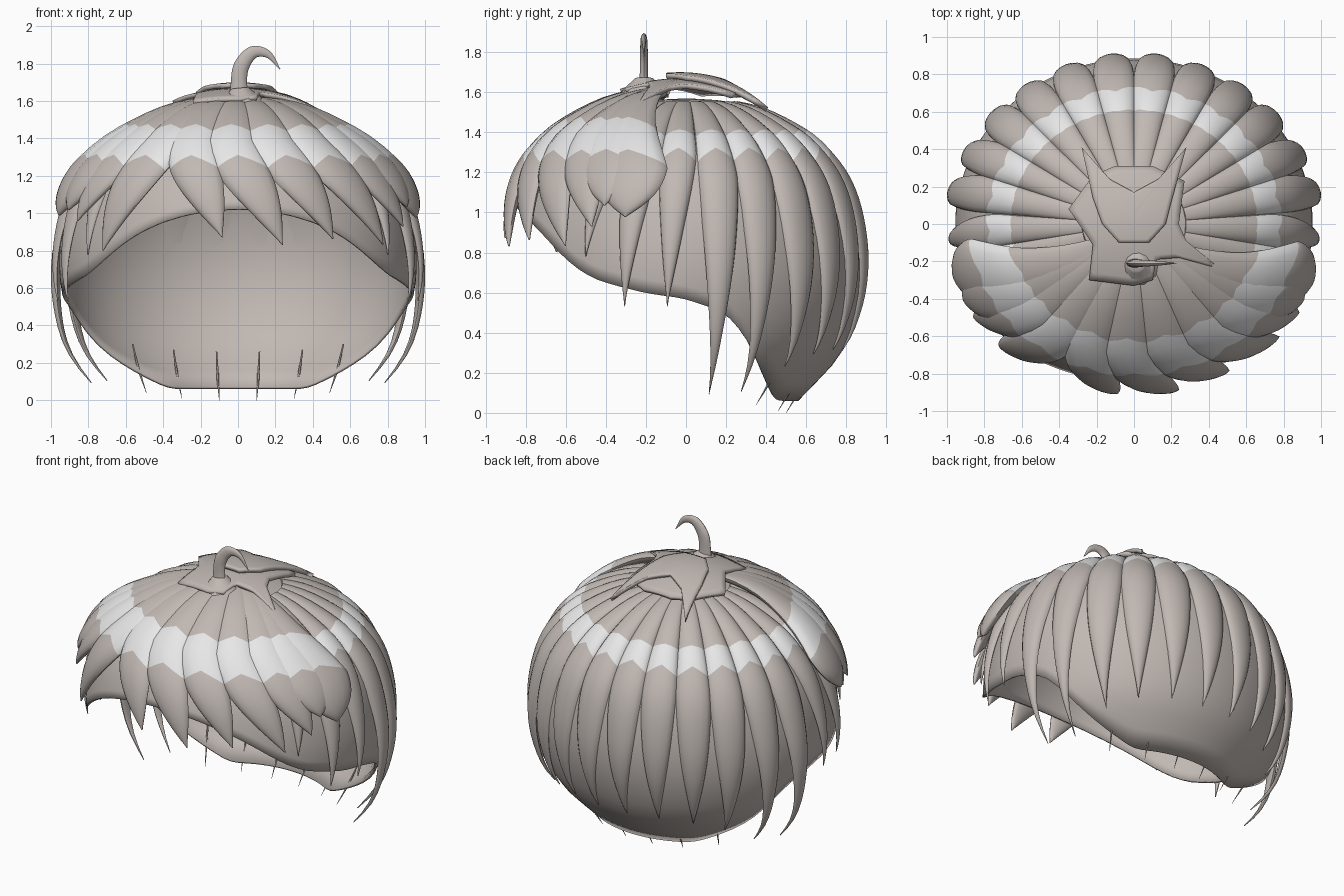
import bpy, bmesh, math
from mathutils import Vector

if "Cube" in bpy.data.objects:
    bpy.data.objects.remove(bpy.data.objects["Cube"])

XS = 1.08  # sideways stretch of the whole head shape


def material(name, rgb):
    m = bpy.data.materials.new(name)
    m.diffuse_color = (*rgb, 1)
    m.use_nodes = True
    m.node_tree.nodes["Principled BSDF"].inputs["Base Color"].default_value = m.diffuse_color
    return m


TAUPE = material("taupe", (0.53, 0.48, 0.45))
LIGHT = material("light_grey", (0.80, 0.80, 0.80))


def spline(pts, steps):
    """Catmull-Rom through points."""
    p = [Vector(q) for q in pts]
    p = [2 * p[0] - p[1]] + p + [2 * p[-1] - p[-2]]
    out = []
    for i in range(1, len(p) - 2):
        a, b, c, d = p[i - 1:i + 3]
        for k in range(steps):
            t = k / steps
            out.append(0.5 * (2 * b + (c - a) * t + (2 * a - 5 * b + 4 * c - d) * t * t
                              + (3 * b - a - 3 * c + d) * t ** 3))
    return out + [p[-2]]


# head profile: radius, height
PROFILE = spline([(0, 1.57), (0.2, 1.555), (0.38, 1.505), (0.55, 1.41), (0.68, 1.305), (0.79, 1.16),
                  (0.855, 0.98), (0.885, 0.75), (0.86, 0.52), (0.77, 0.29), (0.56, 0.06)], 24)
LAST = len(PROFILE) - 1


def at(s):
    f = min(max(s, 0), 1) * LAST
    i = min(int(f), LAST - 1)
    d = PROFILE[i + 1] - PROFILE[i]
    return PROFILE[i] + d * (f - i), Vector((-d.y, d.x)).normalized()


def s_at_height(z):
    return next((i for i, p in enumerate(PROFILE) if p.y <= z), LAST) / LAST


def surface(a, s, lift=0.0):
    """Point on the head; a is the angle from the front."""
    p, n = at(s)
    q = p + n * lift
    return Vector((q.x * math.sin(a) * XS, -q.x * math.cos(a), q.y))


def finish(name, bm, angle=50):
    bmesh.ops.recalc_face_normals(bm, faces=bm.faces)
    me = bpy.data.meshes.new(name)
    bm.to_mesh(me)
    bm.free()
    ob = bpy.data.objects.new(name, me)
    bpy.context.collection.objects.link(ob)
    me.materials.append(TAUPE)
    me.materials.append(LIGHT)
    bpy.ops.object.select_all(action='DESELECT')
    ob.select_set(True)
    bpy.context.view_layer.objects.active = ob
    bpy.ops.object.shade_smooth_by_angle(angle=math.radians(angle))
    return ob


def skin(bm, rings, light=()):
    """Join rings of points into a closed tube."""
    vs = [[bm.verts.new(p) for p in r] for r in rings]
    n = len(vs[0])
    for j in range(len(vs) - 1):
        for i in range(n):
            f = bm.faces.new((vs[j][i], vs[j][(i + 1) % n], vs[j + 1][(i + 1) % n], vs[j + 1][i]))
            f.material_index = int(j in light)
    bm.faces.new(vs[0])
    bm.faces.new(vs[-1])


# ---- inner cap with a face opening and a low nape
RIM = [(-2, 1.03), (-0.85, 1.03), (-0.76, 0.94), (-0.6, 0.77), (-0.5, 0.69), (-0.4, 0.65), (-0.2, 0.60),
       (0, 0.57), (0.2, 0.5), (0.3, 0.38), (0.39, 0.18), (0.43, 0.09), (0.47, 0.05), (2, 0.05)]


def rim_height(y):
    for (y0, z0), (y1, z1) in zip(RIM, RIM[1:]):
        if y <= y1:
            return z0 + (z1 - z0) * (y - y0) / (y1 - y0)


def rim_s(a):
    for k in range(150, 601):
        p = surface(a, k / 600)
        if p.z <= rim_height(p.y):
            return k / 600
    return 1


bm = bmesh.new()
COLS, ROWS = 96, 26
cols = []
top = bm.verts.new(surface(0, 0))
for c in range(COLS):
    a = math.tau * c / COLS
    e = sum(rim_s(a + d) for d in (-0.06, -0.03, 0, 0.03, 0.06)) / 5
    cols.append([bm.verts.new(surface(a, e * (r + 1) / ROWS)) for r in range(ROWS)])
for c in range(COLS):
    A, B = cols[c], cols[(c + 1) % COLS]
    bm.faces.new((top, A[0], B[0]))
    for r in range(ROWS - 1):
        bm.faces.new((A[r], A[r + 1], B[r + 1], B[r]))
cap = finish("inner_cap", bm)
mod = cap.modifiers.new("thickness", 'SOLIDIFY')
mod.thickness = 0.015
mod.offset = -1


# ---- hair locks: lens-shaped tubes following the head, with a zigzag light band
def lock(name, deg, tip_z, half=7.7, shift=0, s0=0.13, base=0.0, bulge=0.05, under=0.012, power=1.5,
         full=0.42, flare=0.0, band=(1.375, 1.28), peak=0.012, swing=0):
    a0, w0, sh, sw = map(math.radians, (deg, half, shift, swing))
    s1 = s_at_height(tip_z)
    sa, sb = (s_at_height(z) for z in band)
    rings = []
    n1, n2, n3, N = 6, 3, 20, 16
    for j in range(n1 + n2 + n3 + 1):
        ring = []
        for i in range(N):
            ph = math.tau * i / N
            u = math.cos(ph)
            za, zb = sa - peak * (1 - abs(u)), sb + 0.035 * abs(u) - 0.015
            if j <= n1:
                s = s0 + (za - s0) * j / n1
            elif j <= n1 + n2:
                s = za + (zb - za) * (j - n1) / n2
            else:
                s = zb + (s1 - zb) * (j - n1 - n2) / n3
            t = (s - s0) / (s1 - s0)
            k = max(0, (t - full) / (1 - full))
            w = max(1 - k ** power, 0.015)
            lens = math.sin(ph)
            grow = min(1, 0.12 + 0.88 * (s - s0) / (sa - s0))  # flatter near the crown
            lift = base + flare * k * k + (bulge * grow if lens > 0 else under) * lens * w ** 0.6
            lift += 0.02 * (1 - grow) - 0.012 * (1 - k)
            a = a0 + sh * k ** 1.2 + sw * min(0, t - 0.75)
            ring.append(surface(a + w0 * w * u, s, lift))
        rings.append(ring)
    bm = bmesh.new()
    skin(bm, rings, range(n1, n1 + n2))
    return finish(name, bm)


# back and side locks, mirrored: angle from the back, tip height, outward flare
BACK = [(7.2, 0.32, 0), (21.5, 0.32, 0), (36, 0.3, 0.01), (50, 0.26, 0.03), (64, 0.16, 0.07),
        (78, 0.17, 0.10), (93, 0.54, 0.03), (107, 0.54, 0.03), (121, 0.78, 0.01)]
for side, sx in (("right", 1), ("left", -1)):
    for k, (d, z, fl) in enumerate(BACK):
        lock(f"back_lock_{side}_{k}", sx * (180 - d), z, flare=fl,
             shift=-sx * 3 if d > 60 else 0, power=1.8 if d < 55 else 1.2)

# fringe locks swept to one side: angle, tip height, half width, sweep, taper power, flare, swing
FRINGE = [(-72, 0.98, 13, 0, 5, 0.02, -22), (-59, 1.0, 12, -5, 4, 0.03, -8), (-47, 0.95, 11, -11, 2.4, 0.02, 0),
          (-33, 0.80, 11, -13, 2, -0.01, 0), (-20, 0.87, 11, 15, 2.1, -0.025, 0),
          (-3, 0.83, 11, 17, 2.1, -0.025, 0), (14, 0.86, 11, 17, 2.1, -0.02, 0),
          (31, 0.83, 11, 19, 2.1, 0.0, 0), (46, 0.92, 11, 14, 2.4, 0.02, 0),
          (59, 1.02, 12, 5, 4, 0.03, 10), (71, 0.97, 13, 0, 5, 0.02, 26)]
for k, (d, z, hw, sh, pw, fl, sw) in enumerate(FRINGE):
    lock(f"fringe_lock_{k}", d, z, half=hw, shift=sh, base=0.055, bulge=0.05, under=0.045, power=pw,
         full=0.48, flare=fl, s0=0.1, band=(1.375, 1.235), peak=0.03, swing=sw)


# ---- tapered tubes: wisps under the nape and the curled stem
def tube(name, pts, radii, flat=1.0, steps=6, n=10):
    path = spline(pts, steps)
    rings = []
    for i, p in enumerate(path):
        t = (path[min(i + 1, len(path) - 1)] - path[max(i - 1, 0)]).normalized()
        f = i / steps
        j = min(int(f), len(radii) - 2)
        r = radii[j] + (radii[j + 1] - radii[j]) * (f - j)
        side = Vector((0, 1, 0))
        side = (side - t * side.dot(t)).normalized()
        other = t.cross(side)
        rings.append([p + r * (other * math.cos(q) + side * flat * math.sin(q))
                      for q in (math.tau * m / n for m in range(n))])
    bm = bmesh.new()
    skin(bm, rings)
    return finish(name, bm)


for sx in (1, -1):
    for k, (x, y, z) in enumerate([(0.1, 0.52, 0.0), (0.30, 0.48, 0.01), (0.49, 0.37, 0.04)]):
        tube(f"nape_wisp_{k}", [(sx * x * 1.15, y + 0.12, z + 0.26), (sx * x * 1.08, y + 0.05, z + 0.12),
                                (sx * x, y - 0.02, z)], [0.004, 0.007, 0.001], n=6)

tube("stem", [(0.01, -0.21, 1.58), (0.005, -0.21, 1.70), (0.02, -0.21, 1.79), (0.08, -0.21, 1.86),
              (0.16, -0.21, 1.85), (0.225, -0.21, 1.77)],
     [0.055, 0.043, 0.042, 0.034, 0.02, 0.002], flat=0.5)
tube("stem_collar", [(0.02, -0.21, 1.58), (0.015, -0.21, 1.62), (0.01, -0.21, 1.67)], [0.13, 0.10, 0.045])


# ---- leafy crown: domed star plates
def leaf(name, outline, centre, z0, drop, rows=8):
    bm = bmesh.new()
    c = Vector(centre)
    pts = []
    for p, q in zip(outline, outline[1:] + outline[:1]):
        pts += [Vector(p).lerp(Vector(q), k / 4) for k in range(4)]

    def put(p):
        return bm.verts.new((p.x, p.y, z0 - drop * ((p.x / 1.1) ** 2 + (p.y + 0.03) ** 2)))
    hub = put(c)
    rings = [[put(c.lerp(p, (r + 1) / rows)) for p in pts] for r in range(rows)]
    n = len(pts)
    for i in range(n):
        k = (i + 1) % n
        bm.faces.new((hub, rings[0][i], rings[0][k]))
        for r in range(rows - 1):
            bm.faces.new((rings[r][i], rings[r + 1][i], rings[r + 1][k], rings[r][k]))
    ob = finish(name, bm, 40)
    m = ob.modifiers.new("thickness", 'SOLIDIFY')
    m.thickness = 0.025
    m.offset = -1


leaf("crown_lower_leaf", [(-0.35, 0.08), (-0.22, 0.26), (-0.10, 0.31), (0.10, 0.31), (0.27, 0.23),
                          (0.24, 0.0), (0.28, -0.09), (0.46, -0.24), (0.24, -0.18), (0.12, -0.19),
                          (0.10, -0.30), (0.0, -0.33), (-0.24, -0.30), (-0.22, -0.11)],
     (0, 0), 1.67, 0.6)
leaf("crown_upper_leaf", [(-0.28, 0.41), (-0.13, 0.24), (0, 0.17), (0.13, 0.24), (0.28, 0.41),
                          (0.2, 0.12), (0.17, 0.0), (0.08, -0.1), (-0.08, -0.1), (-0.17, 0.0),
                          (-0.22, 0.14)], (0, 0.05), 1.70, 0.68)
